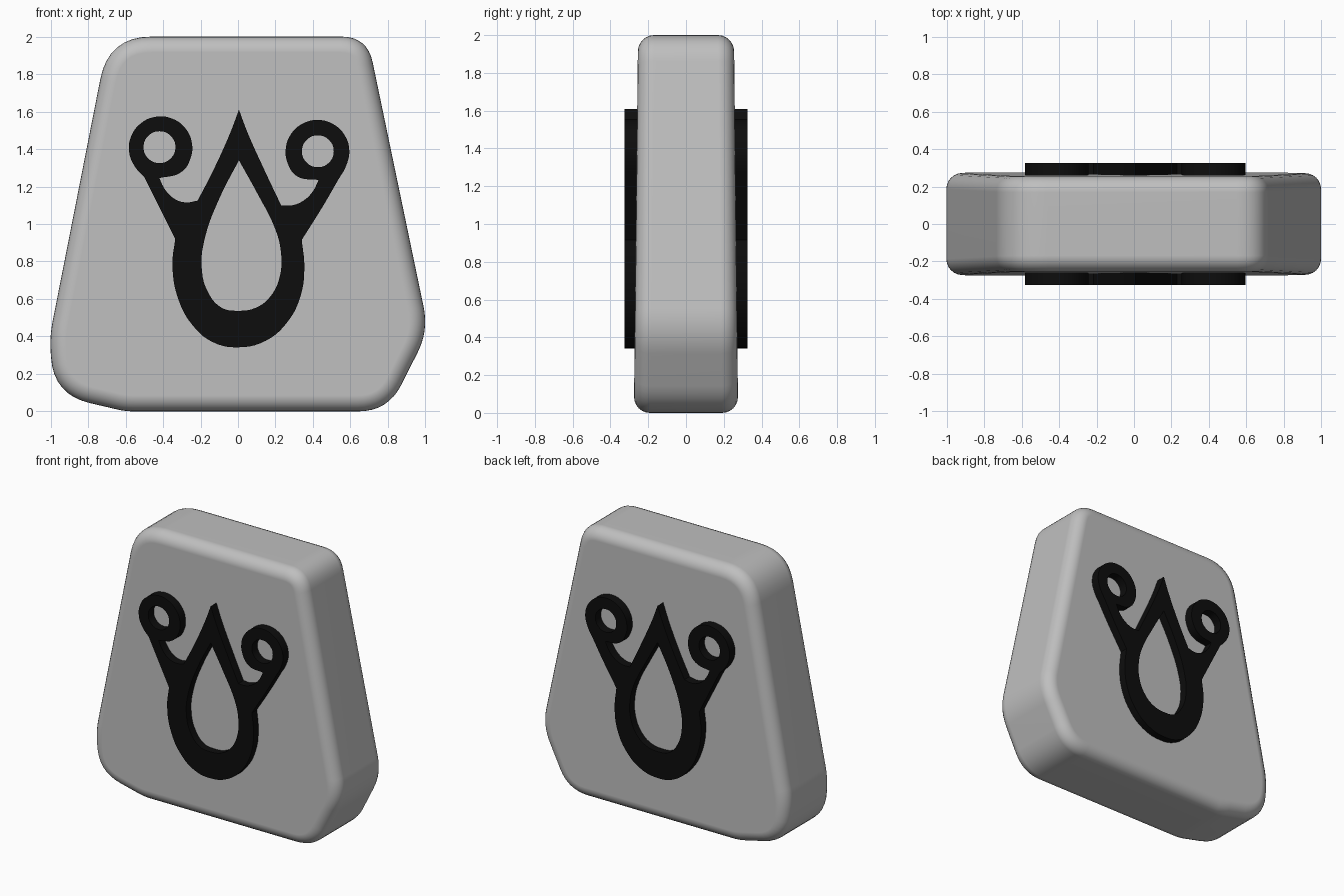
import bpy, bmesh, math
from mathutils import Vector

cube = bpy.data.objects.get("Cube")
if cube:
    bpy.data.objects.remove(cube)


def make_material(name, rgb, roughness):
    mat = bpy.data.materials.new(name)
    mat.use_nodes = True
    mat.diffuse_color = (*rgb, 1)
    bsdf = mat.node_tree.nodes["Principled BSDF"]
    bsdf.inputs["Base Color"].default_value = (*rgb, 1)
    bsdf.inputs["Roughness"].default_value = roughness
    return mat


stone_grey = make_material("stone grey", (0.52, 0.52, 0.52), 0.7)
ink_black = make_material("ink black", (0.004, 0.004, 0.004), 0.8)


def activate(obj):
    bpy.ops.object.select_all(action="DESELECT")
    obj.select_set(True)
    bpy.context.view_layer.objects.active = obj


def rounded_outline(corners, steps=8):
    """Round each (x, z, cut) corner with a small quadratic curve."""
    points = []
    for i, (x, z, cut) in enumerate(corners):
        here = Vector((x, z))
        before = Vector(corners[i - 1][:2])
        after = Vector(corners[(i + 1) % len(corners)][:2])
        start = here + (before - here).normalized() * cut
        end = here + (after - here).normalized() * cut
        for s in range(steps + 1):
            t = s / steps
            points.append(start * (1 - t) ** 2 + here * 2 * t * (1 - t) + end * t * t)
    return points


# Stone tablet: an uneven rounded slab, slightly thinner at the top
corners = [(-0.69, 2, 0.23), (-1.005, 0.4, 0.08), (-0.985, 0.09, 0.2), (-0.6, 0, 0.05),
           (0.8, 0, 0.16), (1.017, 0.43, 0.13), (0.69, 2, 0.14)]
bm = bmesh.new()
outline = rounded_outline(corners)
rims = []
for side in (-1, 1):
    rims.append([bm.verts.new((p.x, side * (0.276 - 0.011 * p.y), p.y)) for p in outline])
front, back = rims
bm.faces.new(front)
bm.faces.new(reversed(back))
for i in range(len(outline)):
    bm.faces.new((front[i], front[i - 1], back[i - 1], back[i]))
bmesh.ops.recalc_face_normals(bm, faces=bm.faces)
rim_edges = [e for e in bm.edges if e.verts[0].co.y * e.verts[1].co.y > 0]
bmesh.ops.bevel(bm, geom=rim_edges, offset=0.085, offset_type="OFFSET",
                segments=6, profile=0.5, affect="EDGES", clamp_overlap=False)
mesh = bpy.data.meshes.new("stone_tablet")
bm.to_mesh(mesh)
bm.free()
mesh.materials.append(stone_grey)
tablet = bpy.data.objects.new("stone_tablet", mesh)
bpy.context.collection.objects.link(tablet)
activate(tablet)
bpy.ops.object.shade_smooth_by_angle(angle=math.radians(40))
tablet.modifiers.new("even_shading", "WEIGHTED_NORMAL").keep_sharp = True


# Emblem: one outline with a drop hole and two round holes
def arc(cx, cz, r, start, end, count):
    """Points along a circle, angles in degrees."""
    angles = [math.radians(start + (end - start) * i / (count - 1)) for i in range(count)]
    return [(cx + r * math.cos(a), cz + r * math.sin(a)) for a in angles]


def add_loop(curve, points, sharp=()):
    spline = curve.splines.new("BEZIER")
    spline.bezier_points.add(len(points) - 1)
    spline.use_cyclic_u = True
    for point, (x, z) in zip(spline.bezier_points, points):
        point.co = (x, z, 0)
        kind = "VECTOR" if (x, z) in sharp else "AUTO"
        point.handle_left_type = point.handle_right_type = kind


tip, drop_tip = (0.005, 1.61), (0.005, 1.34)
valley_r, valley_l = (0.23, 1.1), (-0.215, 1.125)
notch_r, notch_l = (0.43, 1.235), (-0.42, 1.245)
waist_r, waist_l = (0.34, 0.915), (-0.335, 0.92)
shoulder_l = (-0.5, 1.25)

right_arm = [(0.05, 1.49), (0.14, 1.29), valley_r, (0.29, 1.1), (0.35, 1.125), (0.4, 1.175),
             notch_r, *arc(0.424, 1.385, 0.17, 230, -25, 10), (0.533, 1.233), (0.45, 1.09)]
bowl = [waist_r, (0.354, 0.77), (0.335, 0.62), (0.266, 0.48), (0.148, 0.377), (0, 0.342),
        (-0.135, 0.37), (-0.24, 0.457), (-0.317, 0.595), (-0.35, 0.78), waist_l]
left_arm = [(-0.42, 1.09), shoulder_l, *arc(-0.413, 1.405, 0.169, 217, -50, 10), notch_l,
            (-0.39, 1.185), (-0.34, 1.135), (-0.28, 1.115), valley_l, (-0.13, 1.29), (-0.04, 1.49)]
drop = [drop_tip, (0.105, 1.16), (0.196, 0.98), (0.228, 0.86), (0.223, 0.72), (0.17, 0.61),
        (0.095, 0.553), (0, 0.537), (-0.087, 0.553), (-0.162, 0.64), (-0.194, 0.77),
        (-0.178, 0.92), (-0.098, 1.14)]

curve = bpy.data.curves.new("drop_emblem", "CURVE")
curve.dimensions = "2D"
curve.fill_mode = "BOTH"
curve.extrude = 0.325
curve.resolution_u = 5
add_loop(curve, [tip] + right_arm + bowl + left_arm,
         (tip, valley_r, valley_l, notch_r, notch_l, waist_r, waist_l, shoulder_l))
add_loop(curve, drop, (drop_tip,))
for cx, cz in ((-0.419, 1.41), (0.426, 1.388)):
    add_loop(curve, arc(cx, cz, 0.085, 0, 315, 8))
curve.materials.append(ink_black)
emblem = bpy.data.objects.new("drop_emblem", curve)
emblem.rotation_euler.x = math.pi / 2
bpy.context.collection.objects.link(emblem)
activate(emblem)
bpy.ops.object.convert(target="MESH")
bpy.ops.object.transform_apply(location=False, rotation=True, scale=False)
bpy.ops.object.shade_smooth_by_angle(angle=math.radians(30))
